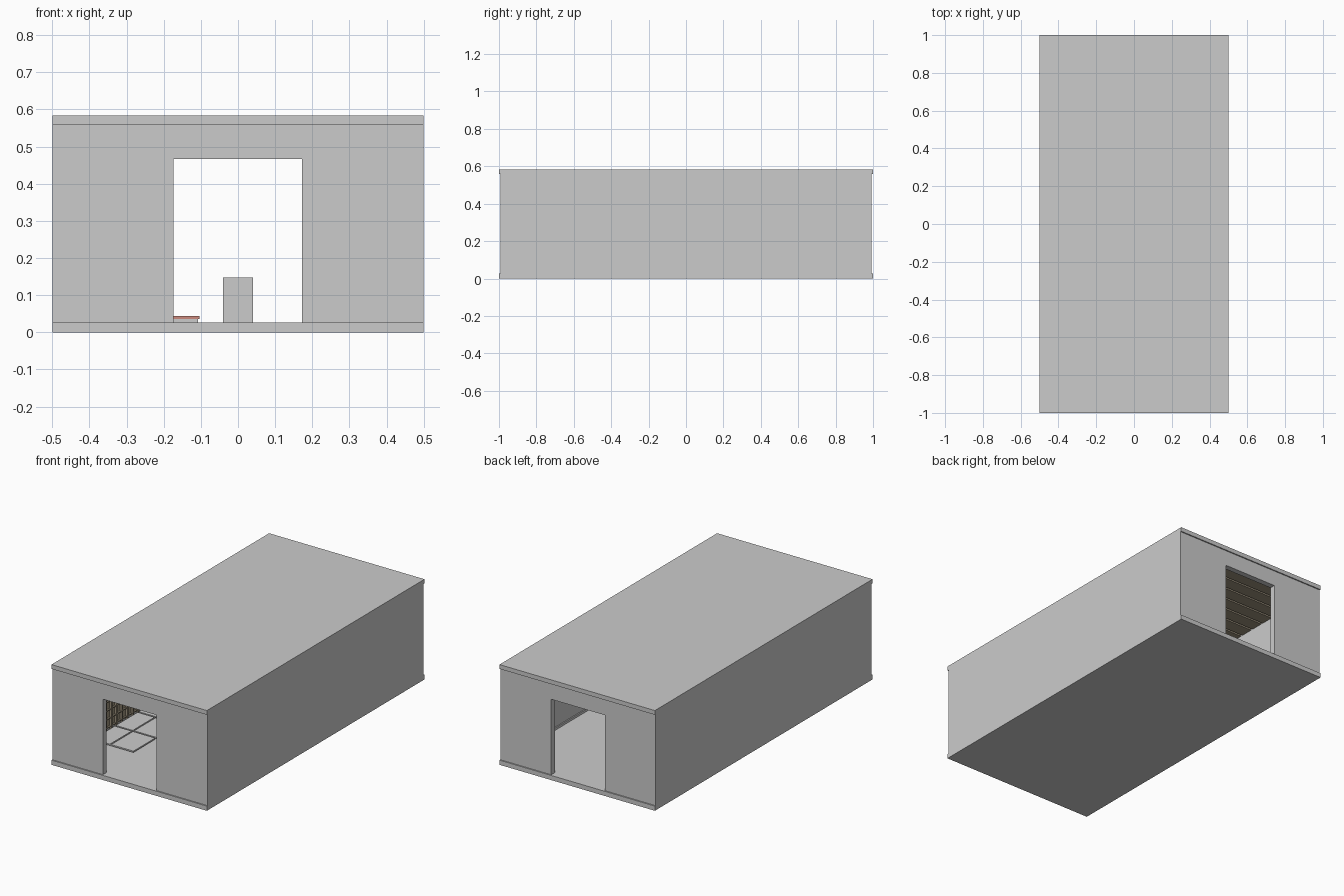
import bpy

if "Cube" in bpy.data.objects:
    bpy.data.objects.remove(bpy.data.objects["Cube"])


def material(name, rgb):
    m = bpy.data.materials.new(name)
    m.diffuse_color = (*rgb, 1)
    m.use_nodes = True
    m.node_tree.nodes["Principled BSDF"].inputs["Base Color"].default_value = m.diffuse_color
    return m


def box(name, x, y, z, mat=None):
    """Axis-aligned box from (min, max) pairs."""
    bpy.ops.mesh.primitive_cube_add(size=1)
    o = bpy.context.object
    o.name = name
    o.location = [(a + b) / 2 for a, b in (x, y, z)]
    o.scale = [b - a for a, b in (x, y, z)]
    bpy.ops.object.transform_apply(location=True, rotation=True, scale=True)
    if mat:
        o.data.materials.append(mat)
    return o


def repeat(o, count, step, axis):
    """Array along one axis."""
    m = o.modifiers.new("repeat", 'ARRAY')
    m.count = count
    m.use_relative_offset = False
    m.use_constant_offset = True
    m.constant_offset_displace = [step if i == axis else 0 for i in range(3)]
    return o


wood = material("wood", (0.33, 0.28, 0.2))
red = material("red", (0.6, 0.25, 0.2))
FLOOR, CEIL, TOP = 0.027, 0.558, 0.583

# Floor and roof slabs, projecting slightly past the end walls
box("floor", (-0.5, 0.5), (-1, 1), (0, FLOOR))
box("roof", (-0.5, 0.5), (-1, 1), (CEIL, TOP))

# Long side walls with low skirting
for s, side in ((-1, "left"), (1, "right")):
    box(f"{side}_wall", sorted((s * 0.48, s * 0.5)), (-0.99, 0.99), (FLOOR, CEIL))
    box(f"{side}_skirting", sorted((s * 0.473, s * 0.48)), (-0.96, 0.96), (FLOOR, 0.04))

# End walls, each with a central doorway
for s, end in ((-1, "front"), (1, "back")):
    y = sorted((s * 0.96, s * 0.993))
    box(f"{end}_wall_left", (-0.5, -0.174), y, (FLOOR, CEIL))
    box(f"{end}_wall_right", (0.172, 0.5), y, (FLOOR, CEIL))
    box(f"{end}_lintel", (-0.174, 0.172), y, (0.466, CEIL))

# Wooden ceiling boards running across the room
repeat(box("ceiling_board", (-0.48, 0.48), (-0.95, -0.875), (0.545, CEIL), wood),
       22, 0.087, 1)

# Wooden lattice rack on the left wall
box("rack_back", (-0.48, -0.475), (-0.9, 0.0), (FLOOR, 0.3), wood)
repeat(box("rack_upright", (-0.475, -0.462), (-0.9, -0.89), (FLOOR, 0.3), wood),
       19, 0.0494, 1)
repeat(box("rack_shelf", (-0.475, -0.466), (-0.9, 0.0), (0.04, 0.046), wood),
       6, 0.05, 2)

# Low platforms along the left side
for i in range(3):
    y0 = -0.69 + i * 0.21
    box("platform", (-0.45, -0.19), (y0, y0 + 0.2), (0.036, 0.044))
    box("platform_base", (-0.43, -0.21), (y0 + 0.02, y0 + 0.18), (FLOOR, 0.036))
    box("platform_ridge", (-0.338, -0.332), (y0, y0 + 0.2), (0.044, 0.049))

# Red-topped step reaching into the aisle
box("step_base", (-0.3, -0.108), (0.0, 0.2), (FLOOR, 0.036))
box("step_top", (-0.3, -0.103), (0.0, 0.2), (0.036, 0.044), red)

# Plinth in the middle of the room
box("plinth", (-0.04, 0.04), (-0.1, 0.1), (FLOOR, 0.147))
